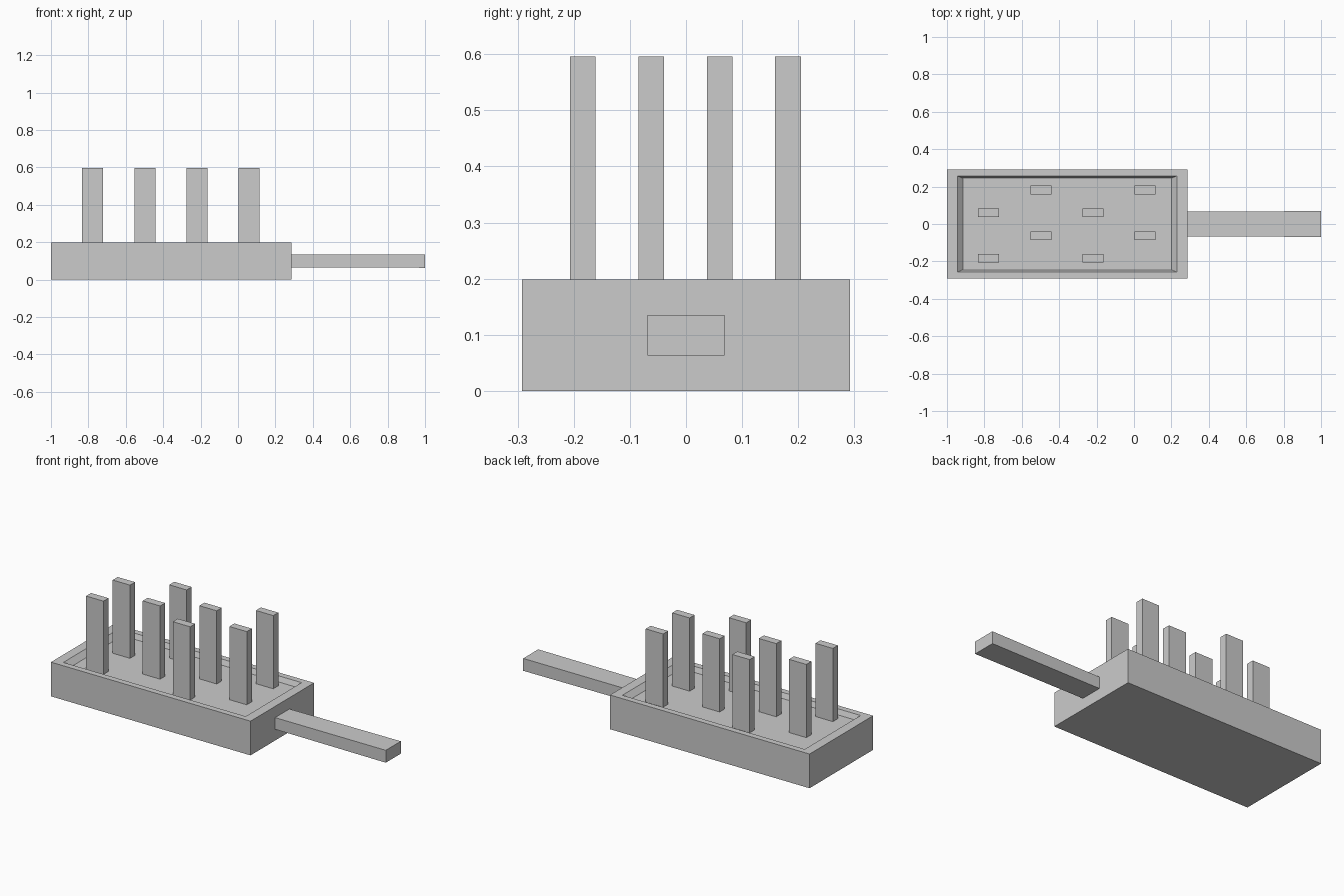
import bpy, bmesh
from mathutils import Vector

if "Cube" in bpy.data.objects:
    bpy.data.objects.remove(bpy.data.objects["Cube"])


def add_object(name, bm):
    bmesh.ops.recalc_face_normals(bm, faces=bm.faces)
    mesh = bpy.data.meshes.new(name)
    bm.to_mesh(mesh)
    bm.free()
    obj = bpy.data.objects.new(name, mesh)
    bpy.context.collection.objects.link(obj)
    return obj


def box(lo, hi):
    lo, hi = Vector(lo), Vector(hi)
    bm = bmesh.new()
    bmesh.ops.create_cube(bm, size=1)
    for v in bm.verts:
        v.co = (lo + hi) / 2 + v.co * (hi - lo)
    return bm


def step_face(bm, face, scale, offset=(0, 0, 0)):
    """Add a ring inside the face, then scale its middle and move it."""
    bmesh.ops.inset_individual(bm, faces=[face], thickness=0.005)
    centre = face.calc_center_median()
    half = [max(abs(v.co[i] - centre[i]) for v in face.verts) for i in range(3)]
    for v in face.verts:
        d = v.co - centre
        for i in range(3):
            if half[i] > 1e-5:
                d[i] *= scale[i] / half[i]
        v.co = centre + d + Vector(offset)


def face_towards(bm, axis):
    bm.normal_update()
    return max(bm.faces, key=lambda f: f.normal.dot(Vector(axis)))


# Brush head with sunken top and a handle drawn out of its end
FLOOR = 0.17
bm = box((-1, -0.292, 0), (0.285, 0.292, 0.199))
top = face_towards(bm, (0, 0, 1))
end = face_towards(bm, (1, 0, 0))
step_face(bm, top, (0.587, 0.257, 0))
step_face(bm, top, (0.558, 0.245, 0), (0, 0, FLOOR - 0.199))
step_face(bm, end, (0, 0.066, 0.034))
step_face(bm, end, (0, 0.069, 0.036), (0.715, 0, 0))
add_object("brush_body", bm)

# Staggered bristle blocks
for col in range(4):
    x = -0.777 + 0.279 * col
    for row in range(4):
        if (col + row) % 2:
            continue
        y = -0.184 + 0.122 * row
        add_object(f"bristle_{col}_{row}",
                   box((x - 0.056, y - 0.023, FLOOR), (x + 0.056, y + 0.023, 0.596)))
